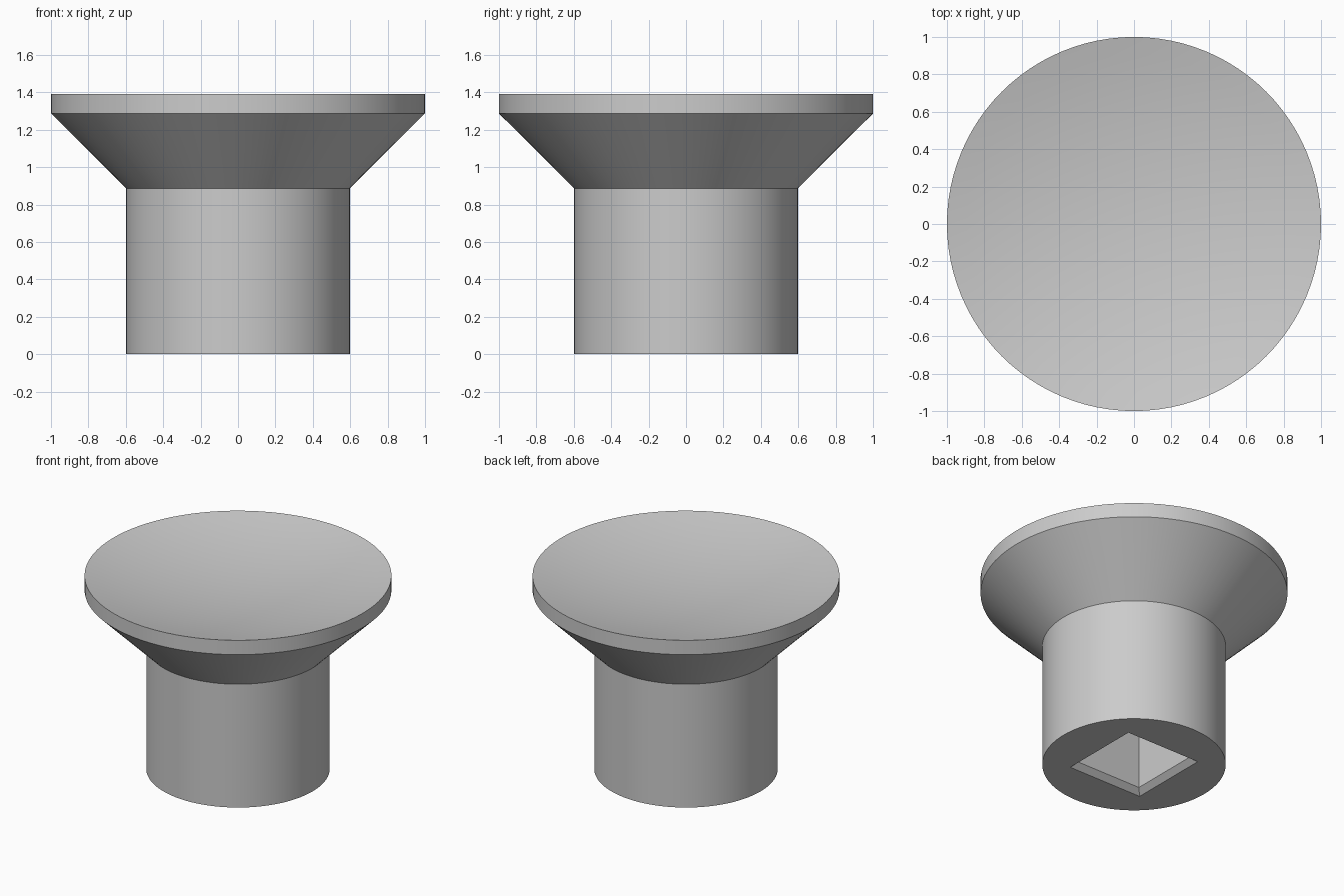
import bpy, math

if "Cube" in bpy.data.objects:
    bpy.data.objects.remove(bpy.data.objects["Cube"])

# one grey finish for the whole knob
grey = bpy.data.materials.new("grey_metal")
grey.diffuse_color = (0.6, 0.6, 0.6, 1)
grey.use_nodes = True
grey.node_tree.nodes["Principled BSDF"].inputs["Base Color"].default_value = grey.diffuse_color

SIDES = 96
TOP, DISH = 1.39, 0.12


def lathe(name, profile, sides, turn=0.0):
    """Spin an (r, z) profile that starts and ends on the axis into a closed solid."""
    verts, rings, faces = [], [], []
    for r, z in profile:
        n = 1 if r == 0 else sides
        rings.append([len(verts) + i for i in range(n)])
        for i in range(n):
            a = turn + 2 * math.pi * i / sides
            verts.append((r * math.cos(a), r * math.sin(a), z))
    for lo, hi in zip(rings, rings[1:]):
        for i in range(sides):
            j = (i + 1) % sides
            quad = [lo[i % len(lo)], lo[j % len(lo)], hi[j % len(hi)], hi[i % len(hi)]]
            faces.append(list(dict.fromkeys(quad)))
    mesh = bpy.data.meshes.new(name)
    mesh.from_pydata(verts, [], faces)
    mesh.materials.append(grey)
    obj = bpy.data.objects.new(name, mesh)
    bpy.context.collection.objects.link(obj)
    return obj


# knob: stem, flared cone, thin rim and shallow dished top
dish = [(k / 10, TOP - DISH * (1 - (k / 10) ** 2)) for k in range(10, -1, -1)]
knob = lathe("knob", [(0, 0), (0.598, 0), (0.598, 0.887), (1, 1.287)] + dish, SIDES)

# square spindle socket with a chamfered mouth, cut into the stem
HALF, CHAMFER, DEPTH = 0.295, 0.037, 0.8
q = math.sqrt(2)
cutter = lathe("socket_cutter",
               [(0, -0.05), ((HALF + 0.05) * q, -0.05), ((HALF - CHAMFER) * q, CHAMFER),
                ((HALF - CHAMFER) * q, DEPTH), (0, DEPTH)], 4, math.pi / 4)
cutter.hide_render = True
cutter.hide_viewport = True

cut = knob.modifiers.new("socket", 'BOOLEAN')
cut.operation = 'DIFFERENCE'
cut.solver = 'EXACT'
cut.object = cutter

bpy.context.view_layer.objects.active = knob
knob.select_set(True)
bpy.ops.object.modifier_apply(modifier=cut.name)
bpy.data.objects.remove(cutter)
bpy.ops.object.shade_smooth_by_angle(angle=math.radians(30))
